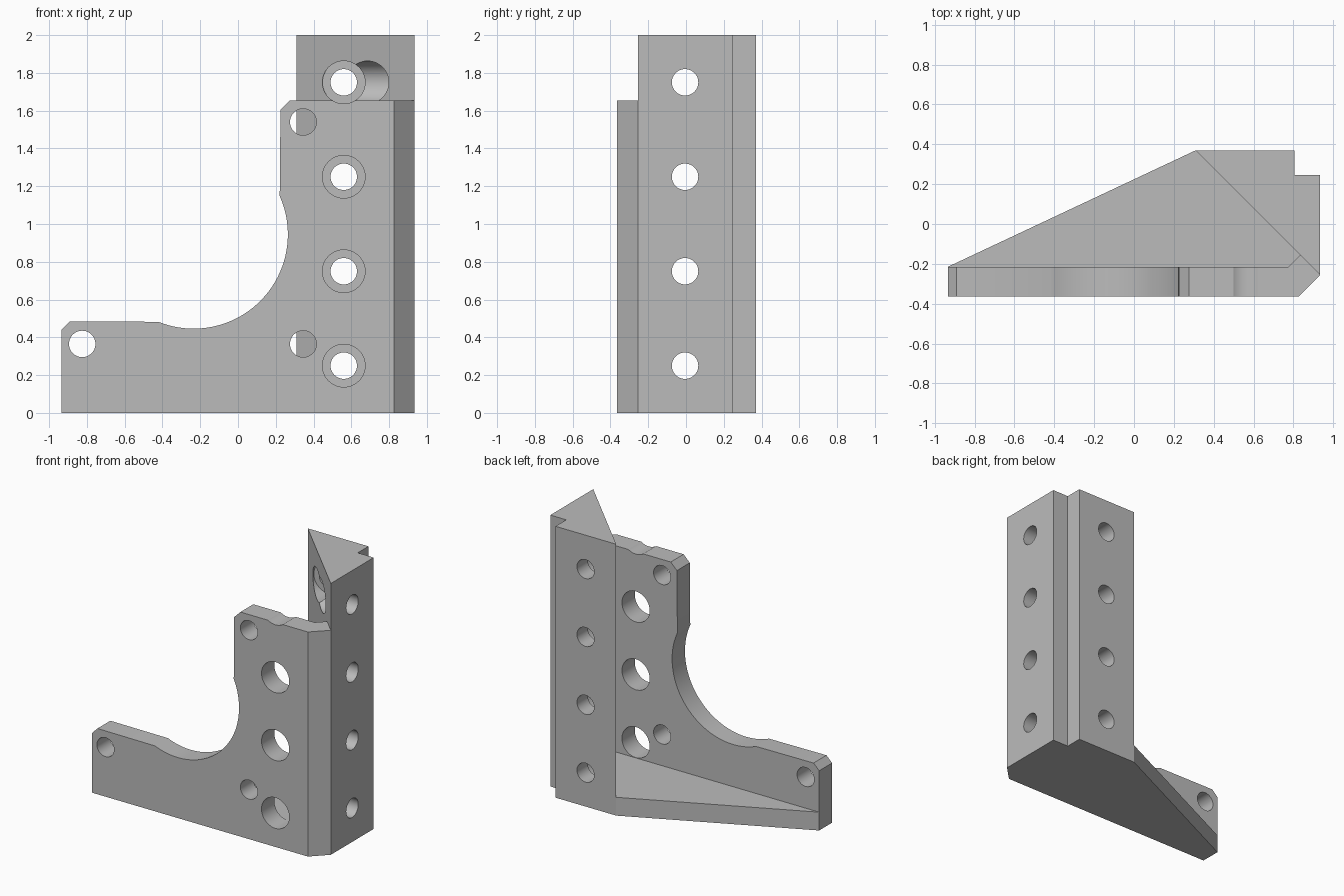
import bpy, math
from mathutils import Vector

cube = bpy.data.objects.get("Cube")
if cube:
    bpy.data.objects.remove(cube)

grey = bpy.data.materials.new("plain grey")
grey.use_nodes = True
grey.diffuse_color = (0.5, 0.5, 0.5, 1)
grey.node_tree.nodes["Principled BSDF"].inputs["Base Color"].default_value = (0.5, 0.5, 0.5, 1)


def prism(name, outline, low, high, axis="Z"):
    """Extrude a flat outline along Z (outline in xy) or Y (outline in xz)."""
    place = (lambda a, b, h: (a, b, h)) if axis == "Z" else (lambda a, b, h: (a, h, b))
    n = len(outline)
    verts = [place(a, b, h) for h in (low, high) for a, b in outline]
    faces = [list(range(n))[::-1], list(range(n, 2 * n))]
    faces += [[i, (i + 1) % n, n + (i + 1) % n, n + i] for i in range(n)]
    if axis == "Y":
        faces = [f[::-1] for f in faces]
    mesh = bpy.data.meshes.new(name)
    mesh.from_pydata(verts, [], faces)
    mesh.materials.append(grey)
    obj = bpy.data.objects.new(name, mesh)
    bpy.context.collection.objects.link(obj)
    return obj


def rod(start, end, radius):
    """Round cutter between two points."""
    a, b = Vector(start), Vector(end)
    bpy.ops.mesh.primitive_cylinder_add(
        vertices=48, radius=radius, depth=(b - a).length, location=(a + b) / 2,
        rotation=(b - a).to_track_quat("Z", "Y").to_euler())
    obj = bpy.context.object
    obj.data.materials.append(grey)
    return obj


def combine(target, tool, operation):
    """Apply a boolean and discard the tool."""
    bpy.context.view_layer.objects.active = target
    mod = target.modifiers.new("boolean", "BOOLEAN")
    mod.operation, mod.solver, mod.object = operation, "EXACT", tool
    bpy.ops.object.modifier_apply(modifier=mod.name)
    bpy.data.objects.remove(tool)


# Main dimensions
left, right, front, back = -0.935, 0.935, -0.365, 0.37
plate_back, plate_top, base_top = -0.215, 1.655, 0.135
column_x, corner_y, chamfer_x = 0.31, -0.255, 0.825
notch = [(right, 0.245), (0.805, 0.245), (0.805, back)]

# Front plate with a chamfered outer corner
bracket = prism("angle_bracket", [
    (left, front), (chamfer_x, front), (right, corner_y),
    (0.835, -0.155), (0.775, plate_back), (left, plate_back)], 0, plate_top)

# Relief above the foot: chamfered corners and a round scoop
cx, cz, r = -0.235, 0.945, 0.499
start = math.atan2(0.485 - cz, -0.42 - cx)
stop = math.atan2(1.15 - cz, 0.225 - cx)
scoop = [(cx + r * math.cos(t), cz + r * math.sin(t))
         for t in (start + (stop - start) * i / 40 for i in range(41))]
relief = prism("plate_relief", [(-1.1, 0.44), (left, 0.44), (-0.89, 0.485)] + scoop +
               [(0.225, 1.605), (0.275, plate_top), (0.275, 1.8), (-1.1, 1.8)],
               -0.5, 0, "Y")
combine(bracket, relief, "DIFFERENCE")

# Triangular column with a notched back corner
column = prism("column", [(column_x, back), (right, corner_y)] + notch, 0, 2)
combine(bracket, column, "UNION")

# Flat gusset tying the plate to the column
gusset = prism("gusset", [(left, front), (chamfer_x, front), (right, corner_y)] + notch +
               [(column_x, back), (left, plate_back)], 0, base_top)
combine(bracket, gusset, "UNION")

# Counterbored screw holes through the back and the side of the column
for z in (0.25, 0.75, 1.25, 1.75):
    combine(bracket, rod((0.56, -0.6, z), (0.56, 0.245, z), 0.113), "DIFFERENCE")
    combine(bracket, rod((0.56, 0.2, z), (0.56, 0.6, z), 0.07), "DIFFERENCE")
    combine(bracket, rod((0.5, -0.005, z), (0.81, -0.005, z), 0.113), "DIFFERENCE")
    combine(bracket, rod((0.75, -0.005, z), (1.1, -0.005, z), 0.07), "DIFFERENCE")

# Plain mounting holes in the plate
for x, z in ((-0.825, 0.365), (0.345, 0.365), (0.345, 1.54)):
    combine(bracket, rod((x, -0.6, z), (x, -0.18, z), 0.07), "DIFFERENCE")

# Smooth the bores and scoop, keep the edges crisp
bpy.ops.object.select_all(action="DESELECT")
bracket.select_set(True)
bpy.context.view_layer.objects.active = bracket
bpy.ops.object.shade_smooth_by_angle(angle=math.radians(25))
